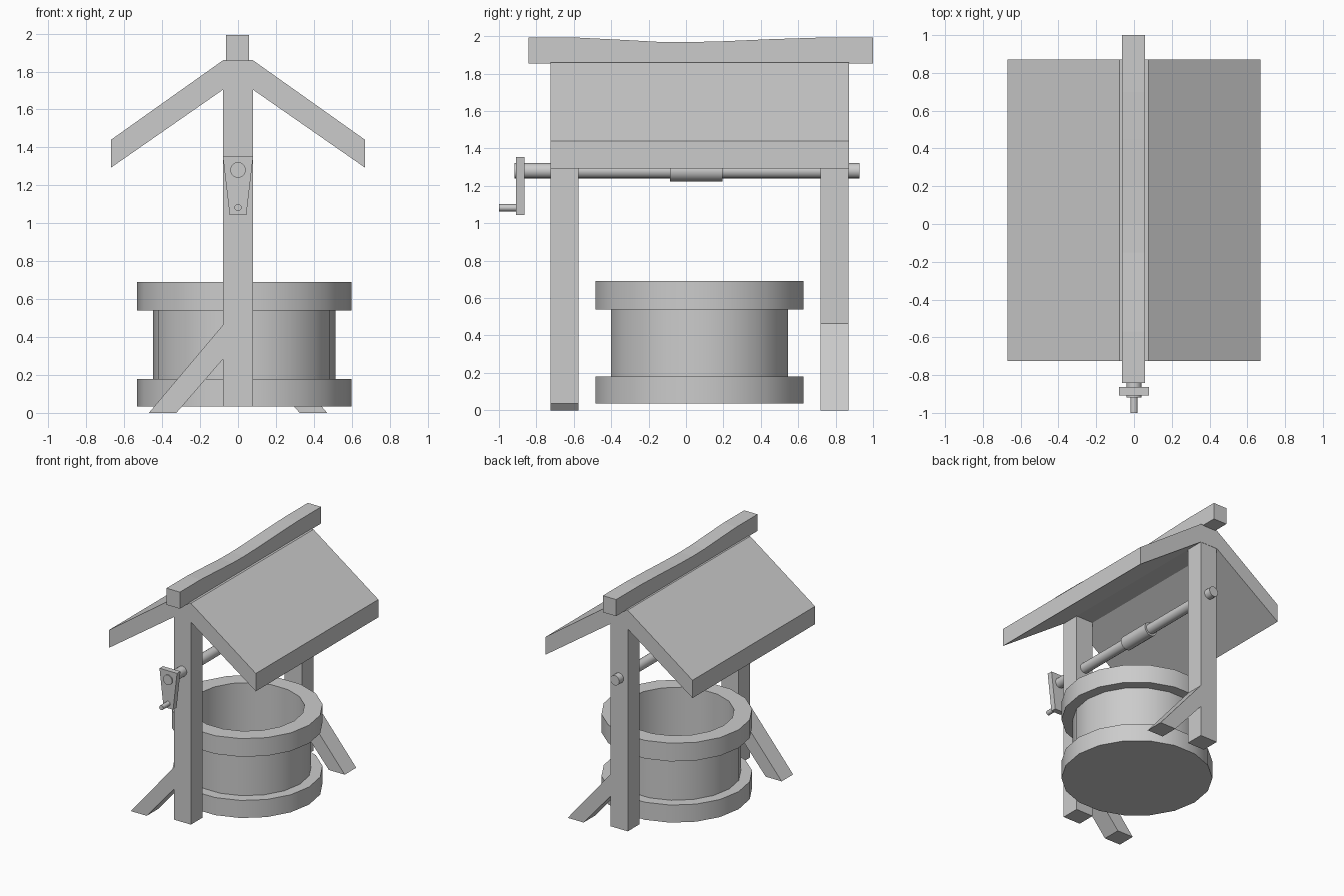
import bpy, bmesh, math

if "Cube" in bpy.data.objects:
    bpy.data.objects.remove(bpy.data.objects["Cube"])


def finish(name, bm, smooth=False):
    bmesh.ops.recalc_face_normals(bm, faces=bm.faces)
    mesh = bpy.data.meshes.new(name)
    bm.to_mesh(mesh)
    bm.free()
    ob = bpy.data.objects.new(name, mesh)
    bpy.context.collection.objects.link(ob)
    if smooth:
        bpy.ops.object.select_all(action='DESELECT')
        bpy.context.view_layer.objects.active = ob
        ob.select_set(True)
        bpy.ops.object.shade_smooth_by_angle(angle=math.radians(35))
    return ob


def prism(name, profile, start, depth, axis='y'):
    """Extrude a closed (x, z) profile along y, or a (y, z) profile along x."""
    bm = bmesh.new()
    pts = [(a, start, b) if axis == 'y' else (start, a, b) for a, b in profile]
    face = bm.faces.new([bm.verts.new(p) for p in pts])
    ext = bmesh.ops.extrude_face_region(bm, geom=[face])
    vec = (0, depth, 0) if axis == 'y' else (depth, 0, 0)
    verts = [g for g in ext['geom'] if isinstance(g, bmesh.types.BMVert)]
    bmesh.ops.translate(bm, verts=verts, vec=vec)
    return finish(name, bm)


def lathe(name, profile, center, sides, along='z'):
    """Revolve a (radius, height) profile around z or y, capping both ends."""
    bm = bmesh.new()
    rings = []
    for r, h in profile:
        ring = []
        for i in range(sides):
            a = 2 * math.pi * i / sides
            u, v = r * math.cos(a), r * math.sin(a)
            co = (u, v, h) if along == 'z' else (u, h, v)
            ring.append(bm.verts.new([c + o for c, o in zip(co, center)]))
        rings.append(ring)
    for lo, hi in zip(rings, rings[1:]):
        for i in range(sides):
            j = (i + 1) % sides
            bm.faces.new((lo[i], lo[j], hi[j], hi[i]))
    bm.faces.new(rings[0])
    bm.faces.new(rings[-1])
    return finish(name, bm, smooth=True)


# Well tub: base ring, wall, rim and hollow inside
lathe("well_tub", [(0.565, 0.035), (0.565, 0.18), (0.48, 0.18), (0.48, 0.54),
                   (0.565, 0.54), (0.565, 0.69), (0.43, 0.69), (0.43, 0.18)],
      (0.033, 0.073, 0), 18)

# Posts with a diagonal brace each, on opposite sides
post = [(-0.078, 0.035), (0.078, 0.035), (0.078, 1.705), (-0.078, 1.705)]
brace = [(-0.47, 0), (-0.325, 0), (-0.078, 0.285), (-0.078, 0.465)]
for label, y, side in (("front", -0.725, 1), ("back", 0.72, -1)):
    prism(label + "_post", post, y, 0.15)
    prism(label + "_brace", [(side * x, z) for x, z in brace], y, 0.15)

# Gabled roof
half = [(0.078, 1.86), (0.67, 1.44), (0.67, 1.293), (0.078, 1.705)]
prism("roof", half + [(-x, z) for x, z in reversed(half)], -0.725, 1.597)

# Sagging ridge beam
top = [(1.0, 1.992), (0.7, 1.992), (0.45, 1.984), (0.2, 1.973), (0.0, 1.968),
       (-0.15, 1.97), (-0.35, 1.981), (-0.57, 1.992), (-0.842, 1.992)]
prism("ridge_beam", [(-0.842, 1.855), (1.0, 1.855)] + top, -0.063, 0.122, 'x')

# Axle with thicker rope drum
lathe("axle", [(0.041, -0.918), (0.041, -0.085), (0.057, -0.085), (0.057, 0.195),
               (0.041, 0.195), (0.041, 0.928)], (0, 0, 1.281), 16, 'y')

# Crank
prism("crank_plate", [(-0.044, 1.044), (0.044, 1.044), (0.08, 1.353), (-0.08, 1.353)],
      -0.909, 0.045)
lathe("crank_handle", [(0.019, -1.0), (0.019, -0.87)], (0, 0, 1.083), 12, 'y')
